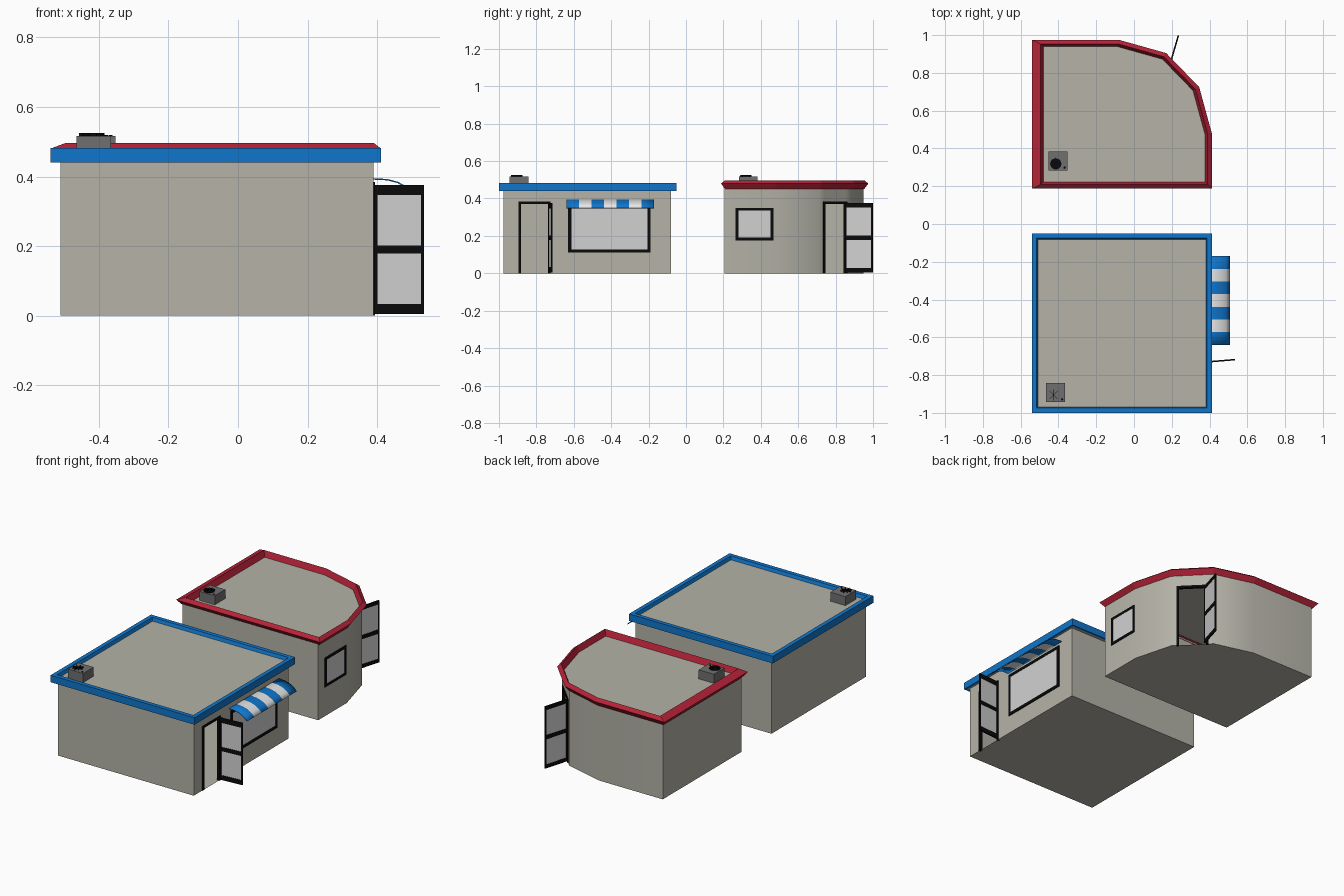
import bpy, math
from mathutils import Vector

if "Cube" in bpy.data.objects:
    bpy.data.objects.remove(bpy.data.objects["Cube"])


def material(name, rgb):
    m = bpy.data.materials.new(name)
    m.diffuse_color = (*rgb, 1)
    m.use_nodes = True
    m.node_tree.nodes["Principled BSDF"].inputs["Base Color"].default_value = m.diffuse_color
    return m


WALL = material("warm grey wall", (0.46, 0.45, 0.39))
BLUE = material("blue trim", (0.005, 0.18, 0.60))
RED = material("red trim", (0.46, 0.016, 0.038))
BLACK = material("black frame", (0.003, 0.003, 0.003))
GLASS = material("pale glass", (0.64, 0.64, 0.65))
WHITE = material("white stripe", (0.80, 0.80, 0.80))
METAL = material("grey metal", (0.16, 0.16, 0.16))


def mesh(name, verts, faces, *mats):
    me = bpy.data.meshes.new(name)
    me.from_pydata([tuple(v) for v in verts], [], faces)
    for m in mats:
        me.materials.append(m)
    ob = bpy.data.objects.new(name, me)
    bpy.context.collection.objects.link(ob)
    return ob


def smooth(ob, angle):
    bpy.ops.object.select_all(action='DESELECT')
    ob.select_set(True)
    bpy.context.view_layer.objects.active = ob
    bpy.ops.object.shade_smooth_by_angle(angle=math.radians(angle))


def inset(pts, dist):
    """Move each edge of a counter-clockwise outline inwards."""
    n = len(pts)
    if not isinstance(dist, list):
        dist = [dist] * n
    lines = []
    for i in range(n):
        p, q = Vector(pts[i]), Vector(pts[(i + 1) % n])
        d = (q - p).normalized()
        nrm = Vector((-d.y, d.x))
        lines.append((nrm.x, nrm.y, nrm.dot(p) + dist[i]))
    out = []
    for i in range(n):
        (a, b, c), (e, f, g) = lines[i - 1], lines[i]
        det = a * f - b * e
        out.append(((c * f - b * g) / det, (a * g - c * e) / det))
    return out


def loft(name, rings, mat):
    """Skin a stack of (outline, z) rings."""
    n = len(rings[0][0])
    verts = [(x, y, z) for pts, z in rings for x, y in pts]
    faces = [(r * n + i, r * n + (i + 1) % n, (r + 1) * n + (i + 1) % n, (r + 1) * n + i)
             for r in range(len(rings) - 1) for i in range(n)]
    return mesh(name, verts, faces, mat)


def plate(name, pts, z, mat, down=False):
    idx = list(range(len(pts)))
    return mesh(name, [(x, y, z) for x, y in pts], [idx[::-1] if down else idx], mat)


def board(name, p, d, u0, u1, z0, z1, n0, n1, mat):
    """Upright box: u along direction d from p, n along the outward normal."""
    p, d = Vector((*p, 0)), Vector((*d, 0)).normalized()
    nrm = Vector((d.y, -d.x, 0))
    v = [p + d * u + nrm * k + Vector((0, 0, z)) for z in (z0, z1)
         for u, k in ((u0, n0), (u0, n1), (u1, n1), (u1, n0))]
    return mesh(name, v, [(0, 1, 2, 3), (7, 6, 5, 4), (0, 4, 5, 1), (1, 5, 6, 2),
                          (2, 6, 7, 3), (3, 7, 4, 0)], mat)


def framed(name, p, d, u0, u1, z0, z1, w, n0, n1, sill=None, mid=None):
    """Black frame with pale glass; mid is an optional crossbar."""
    sill = sill or w
    t = sill if mid else w
    board(name + "_glass", p, d, u0 + w, u1 - w, z0 + sill, z1 - t, n0 + .002, n1 - .002, GLASS)
    board(name + "_side_a", p, d, u0, u0 + w, z0, z1, n0, n1, BLACK)
    board(name + "_side_b", p, d, u1 - w, u1, z0, z1, n0, n1, BLACK)
    board(name + "_bottom", p, d, u0 + w, u1 - w, z0, z0 + sill, n0, n1, BLACK)
    board(name + "_top", p, d, u0 + w, u1 - w, z1 - t, z1, n0, n1, BLACK)
    if mid:
        board(name + "_bar", p, d, u0 + w, u1 - w, mid - .012, mid + .012, n0, n1, BLACK)


def shell(name, pts, h, edge, u0, u1, dh):
    """Thin walls with a doorway cut in one edge, plus the floor."""
    verts, faces = [], []

    def quad(a, b, z0, z1):
        k = len(verts)
        verts.extend([(*a, z0), (*b, z0), (*b, z1), (*a, z1)])
        faces.append((k, k + 1, k + 2, k + 3))

    for i in range(len(pts)):
        a, b = Vector(pts[i]), Vector(pts[(i + 1) % len(pts)])
        if i != edge:
            quad(a, b, 0, h)
            continue
        d = (b - a).normalized()
        l, r = a + d * u0, a + d * u1
        quad(a, l, 0, h)
        quad(r, b, 0, h)
        quad(l, r, dh, h)
        # door surround
        board(name + "_jamb_a", a, d, u0 - .01, u0 + .004, 0, dh + .01, -.012, .004, BLACK)
        board(name + "_jamb_b", a, d, u1 - .004, u1 + .01, 0, dh + .01, -.012, .004, BLACK)
        board(name + "_lintel", a, d, u0, u1, dh - .004, dh + .01, -.012, .004, BLACK)
    ob = mesh(name + "_walls", verts, faces, WALL)
    plate(name + "_floor", pts, 0, WALL, True)
    # weld the corners so the curved wall shades smoothly
    import bmesh
    bm = bmesh.new()
    bm.from_mesh(ob.data)
    bmesh.ops.remove_doubles(bm, verts=bm.verts, dist=1e-4)
    bm.to_mesh(ob.data)
    bm.free()
    smooth(ob, 40)


def disc(name, x, y, z, r, h, mat):
    ring = [(x + r * math.cos(i * math.tau / 12), y + r * math.sin(i * math.tau / 12))
            for i in range(12)]
    loft(name + "_rim", [(ring, z), (ring, z + h)], mat)
    plate(name + "_top", ring, z + h, mat)


def roof_unit(name, x, y, z):
    board(name + "_box", (x, y), (1, 0), -.05, .05, z, .517, -.05, .05, METAL)
    # upright fan blades, edge-on from above
    for k in range(4):
        a = k * math.pi / 4
        board(f"{name}_blade_{k}", (x - .012, y - .012), (math.cos(a), math.sin(a)),
              -.03, .03, .516, .525, -.001, .001, BLACK)
    disc(name + "_cap", x + .035, y - .035, .515, .006, .004, BLACK)


# --- blue building ---
blue_wall = [(-.51, -.975), (.39, -.975), (.39, -.08), (-.51, -.08)]
blue_roof = [(-.54, -1), (.412, -1), (.412, -.05), (-.54, -.05)]
shell("blue_shop", blue_wall, .445, 1, .09, .24, .375)
loft("blue_roof_trim", [(inset(blue_roof, .012), .44), (blue_roof, .44), (blue_roof, .482),
                        (inset(blue_roof, .025), .482), (inset(blue_roof, .032), .462)], BLUE)
plate("blue_roof_deck", inset(blue_roof, .03), .463, WALL)
plate("blue_roof_soffit", inset(blue_roof, .01), .441, WALL, True)
framed("blue_shop_window", (.39, -.975), (0, 1), .345, .785, .11, .375, .017, -.004, .006)
framed("blue_shop_door", (.392, -.73), (.143, .012), 0, .143, .005, .375, .009, -.004, .004,
       .028, .19)
roof_unit("blue_roof_unit", -.415, -.893, .46)

# striped awning: a curved sheet, stripes alternate along y
prof = [(.39, .395), (.43, .393), (.46, .385), (.488, .370), (.509, .350)]
m, n = len(prof), 7
aw = mesh("striped_awning",
          [(x, -.64 + .47 * s / n, z) for s in range(n + 1) for x, z in prof],
          [(s * m + j, s * m + j + 1, (s + 1) * m + j + 1, (s + 1) * m + j)
           for s in range(n) for j in range(m - 1)], BLUE, WHITE)
for i, f in enumerate(aw.data.polygons):
    f.material_index = (i // (m - 1)) % 2
sol = aw.modifiers.new("thickness", 'SOLIDIFY')
sol.thickness = .004
smooth(aw, 40)

# --- red building with a rounded corner ---
red_roof = [(-.54, .187), (.412, .187), (.412, .48), (.345, .725), (.17, .905),
            (-.08, .975), (-.54, .975)]
red_wall = [(-.51, .205), (.387, .205), (.387, .475), (.323, .712), (.155, .883),
            (-.085, .948), (-.51, .948)]
shell("red_shop", red_wall, .465, 3, .04, .20, .375)
top_in = [.022] * 6 + [.045]
rim_in = [.037] * 6 + [.06]
loft("red_roof_trim", [(inset(red_roof, .022), .45), (red_roof, .480),
                       (inset(red_roof, top_in), .497), (inset(red_roof, rim_in), .462)], RED)
plate("red_roof_deck", inset(red_roof, .032), .463, WALL)
framed("red_shop_window", (.387, .205), (0, 1), .06, .262, .175, .35, .015, -.004, .005)
framed("red_shop_door", (.192, .85), (.043, .148), 0, .154, .005, .375, .009, -.004, .004,
       .022, .19)
roof_unit("red_roof_unit", -.402, .333, .46)
disc("red_roof_fan", -.414, .318, .515, .03, .007, BLACK)
